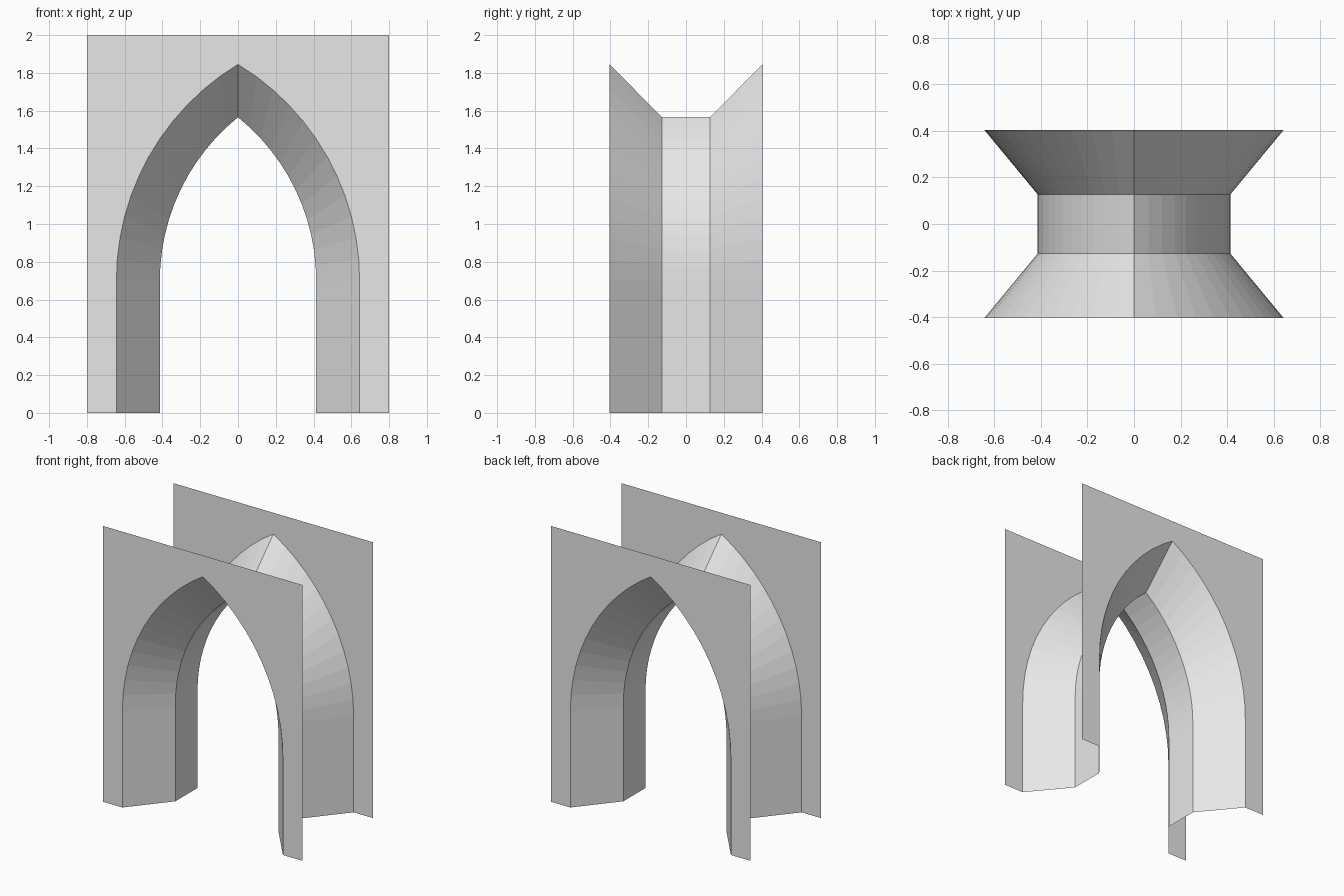
import bpy, math

if "Cube" in bpy.data.objects:
    bpy.data.objects.remove(bpy.data.objects["Cube"])

HW, H, Y_OUT, Y_IN = 0.80, 2.0, 0.405, 0.127   # wall half width, height, face and throat depth
CX, SPRING = 0.697, 0.70                       # centre offset and height of the two arcs
R_OUT, R_IN = 1.341, 1.111
SEG = 12

stone = bpy.data.materials.new("light grey stone")
stone.diffuse_color = (0.8, 0.8, 0.8, 1)
stone.use_nodes = True
stone.node_tree.nodes["Principled BSDF"].inputs["Base Color"].default_value = stone.diffuse_color


def arch(radius):
    """Pointed arch outline from right foot, over the apex, to left foot (x, z)."""
    top = math.acos(CX / radius)
    right = [(radius - CX, 0.0)]
    for i in range(SEG + 1):
        a = top * i / SEG
        right.append((radius * math.cos(a) - CX, SPRING + radius * math.sin(a)))
    right[-1] = (0.0, right[-1][1])
    return right + [(-x, z) for x, z in reversed(right[:-1])]


def make(name, verts, faces):
    me = bpy.data.meshes.new(name)
    me.from_pydata(verts, [], faces)
    me.materials.append(stone)
    ob = bpy.data.objects.new(name, me)
    bpy.context.collection.objects.link(ob)
    return ob


def band(name, front, yf, back, yb):
    """Strip between two arch outlines, facing into the opening."""
    n = len(front)
    verts = [(x, yf, z) for x, z in front] + [(x, yb, z) for x, z in back]
    make(name, verts, [(i, i + 1, n + i + 1, n + i) for i in range(n - 1)])


outer, inner = arch(R_OUT), arch(R_IN)

# Flat wall faces with the arched opening, open at top, sides and bottom
outline = outer + [(-HW, 0), (-HW, H), (0, H), (HW, H), (HW, 0)]
n = len(outer)
apex = n // 2
right = list(range(0, apex + 1)) + [n + 2, n + 3, n + 4]
left = list(range(apex, n)) + [n, n + 1, n + 2]
for name, y in (("front_wall", -Y_OUT), ("back_wall", Y_OUT)):
    faces = [right, left]
    if y < 0:
        faces = [f[::-1] for f in faces]
    make(name, [(x, y, z) for x, z in outline], faces)

# Splayed reveals and the straight throat between them
band("front_splay", outer, -Y_OUT, inner, -Y_IN)
band("arch_throat", inner, -Y_IN, inner, Y_IN)
band("back_splay", inner, Y_IN, outer, Y_OUT)

# Check each wall faces outward
for name, s in (("front_wall", -1), ("back_wall", 1)):
    me = bpy.data.objects[name].data
    if me.polygons[0].normal.y * s < 0:
        me.flip_normals()
# Check the reveals face the opening (first face is on the right leg)
for name in ("front_splay", "arch_throat", "back_splay"):
    me = bpy.data.objects[name].data
    if me.polygons[0].normal.x > 0:
        me.flip_normals()
